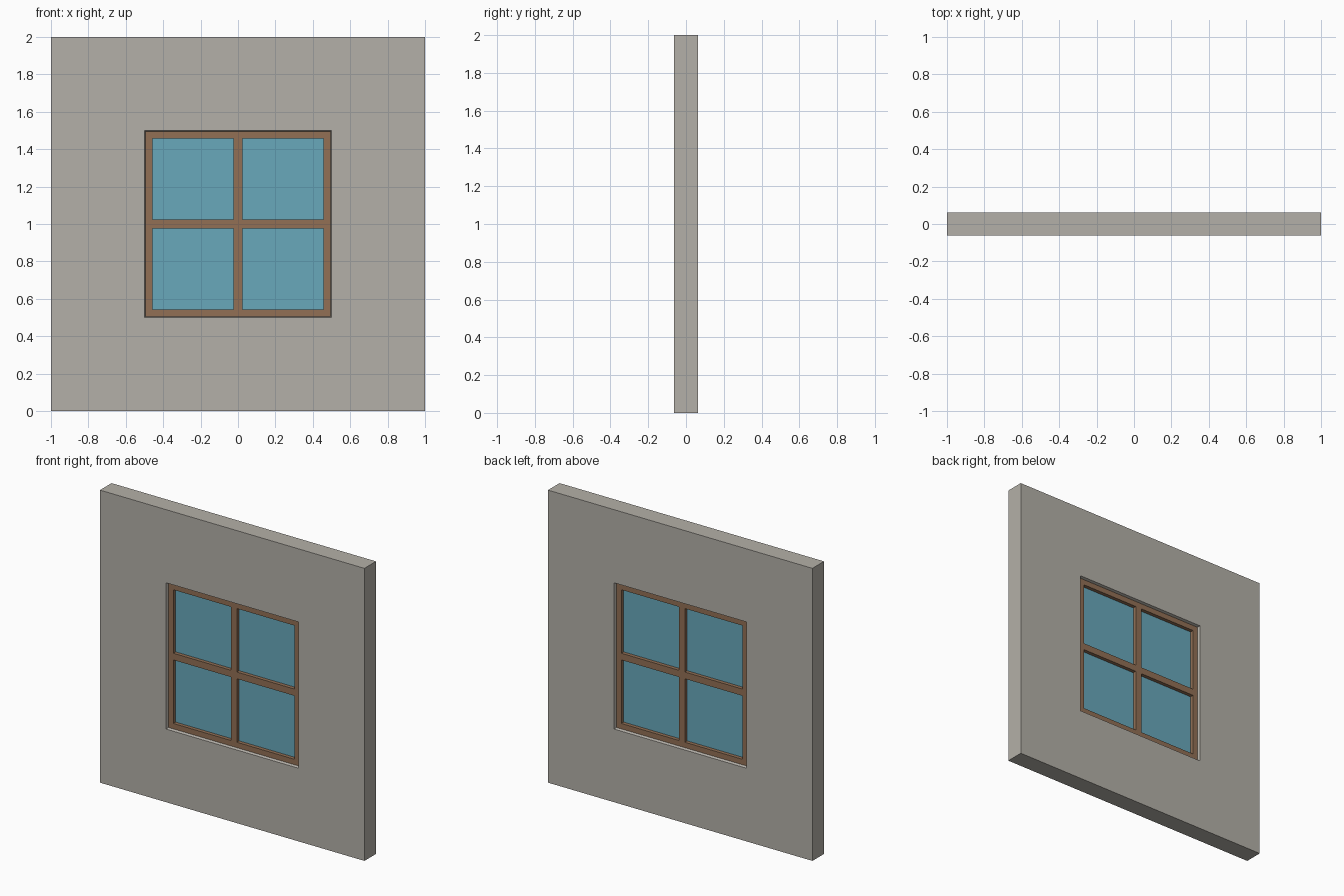
import bpy, bmesh

if "Cube" in bpy.data.objects:
    bpy.data.objects.remove(bpy.data.objects["Cube"])

CZ = 1.0        # height of the window centre
BAR = 0.023     # half width of the glazing bars
INNER = 0.457   # half size of the frame's inner edge
FRAME_D = 0.045 # half depth of the frame
GLASS_D = 0.02  # half depth of the glass


def material(name, rgb):
    m = bpy.data.materials.new(name)
    m.diffuse_color = (*rgb, 1)
    m.use_nodes = True
    m.node_tree.nodes["Principled BSDF"].inputs["Base Color"].default_value = m.diffuse_color
    return m


plaster = material("warm grey plaster", (0.456, 0.434, 0.392))
wood = material("brown wood", (0.287, 0.162, 0.091))
blue = material("blue glass", (0.138, 0.392, 0.497))


def finish(name, bm, mat):
    bmesh.ops.recalc_face_normals(bm, faces=bm.faces)
    me = bpy.data.meshes.new(name)
    bm.to_mesh(me)
    bm.free()
    me.materials.append(mat)
    ob = bpy.data.objects.new(name, me)
    bpy.context.collection.objects.link(ob)
    return ob


def square_ring(name, profile, mat):
    """Sweep a closed (half size, y) profile around a square."""
    bm = bmesh.new()
    corners = [(-1, -1), (1, -1), (1, 1), (-1, 1)]
    loops = [[bm.verts.new((sx * h, y, CZ + sz * h)) for sx, sz in corners]
             for h, y in profile]
    for i, a in enumerate(loops):
        b = loops[(i + 1) % len(loops)]
        for k in range(4):
            n = (k + 1) % 4
            bm.faces.new((a[k], a[n], b[n], b[k]))
    return finish(name, bm, mat)


def box(name, x0, x1, z0, z1, d, mat):
    bm = bmesh.new()
    bmesh.ops.create_cube(bm, size=1)
    for v in bm.verts:
        v.co = (x1 if v.co.x > 0 else x0, d if v.co.y > 0 else -d,
                CZ + (z1 if v.co.z > 0 else z0))
    return finish(name, bm, mat)


# Wall with a slightly splayed opening
square_ring("wall", [(1, -0.0625), (1, 0.0625), (0.5, 0.0625), (0.494, FRAME_D),
                     (0.494, -FRAME_D), (0.5, -0.0625)], plaster)

# Wooden frame and glazing bars
square_ring("window_frame", [(0.494, -FRAME_D), (0.494, FRAME_D),
                             (INNER, FRAME_D), (INNER, -FRAME_D)], wood)
box("vertical_bar", -BAR, BAR, -INNER, INNER, FRAME_D, wood)
for side, a, b in (("left", -INNER, -BAR), ("right", BAR, INNER)):
    box("horizontal_bar_" + side, a, b, -BAR, BAR, FRAME_D, wood)
    # Glass panes
    for level, c, d in (("lower", -INNER, -BAR), ("upper", BAR, INNER)):
        box(f"glass_{level}_{side}", a, b, c, d, GLASS_D, blue)
